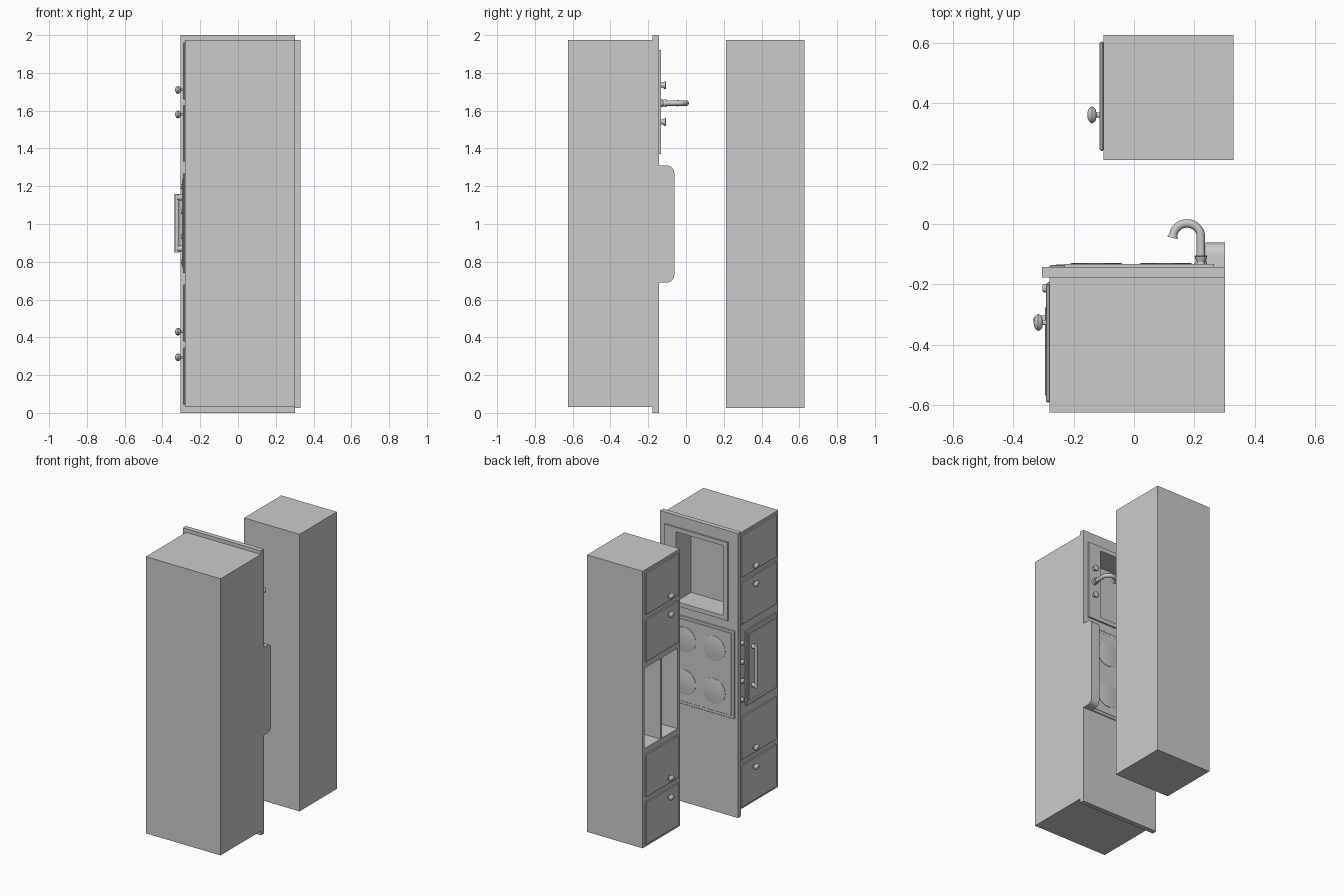
import bpy, math
from mathutils import Vector

if "Cube" in bpy.data.objects:
    bpy.data.objects.remove(bpy.data.objects["Cube"])


def finish(name, smooth=False):
    o = bpy.context.object
    o.name = name
    if smooth:
        bpy.ops.object.shade_smooth_by_angle(angle=math.radians(40))
    return o


def box(name, x, y, z, bevel=0):
    bpy.ops.mesh.primitive_cube_add(size=1, location=((x[0]+x[1])/2, (y[0]+y[1])/2, (z[0]+z[1])/2))
    o = bpy.context.object
    o.scale = (x[1]-x[0], y[1]-y[0], z[1]-z[0])
    bpy.ops.object.transform_apply(location=False, rotation=False, scale=True)
    if bevel:
        m = o.modifiers.new("bevel", 'BEVEL')
        m.width, m.segments = bevel, 1
    return finish(name)


def lathe(name, base, axis, profile, n=24):
    """Turned part: profile of (radius, height) pairs along axis."""
    verts, faces = [], []
    for r, h in profile:
        for i in range(n):
            a = 2*math.pi*i/n
            verts.append((r*math.cos(a), r*math.sin(a), h))
    for k in range(len(profile)-1):
        for i in range(n):
            j = (i+1) % n
            faces.append((k*n+i, k*n+j, (k+1)*n+j, (k+1)*n+i))
    faces.append(tuple(reversed(range(n))))
    faces.append(tuple(range((len(profile)-1)*n, len(profile)*n)))
    me = bpy.data.meshes.new(name)
    me.from_pydata(verts, [], faces)
    o = bpy.data.objects.new(name, me)
    bpy.context.collection.objects.link(o)
    o.location = base
    o.rotation_euler = Vector(axis).to_track_quat('Z', 'Y').to_euler()
    bpy.ops.object.select_all(action='DESELECT')
    o.select_set(True)
    bpy.context.view_layer.objects.active = o
    return finish(name, True)


def tube(name, points, r):
    cu = bpy.data.curves.new(name, 'CURVE')
    cu.dimensions = '3D'
    cu.bevel_depth, cu.bevel_resolution, cu.use_fill_caps = r, 4, True
    s = cu.splines.new('POLY')
    s.points.add(len(points)-1)
    for p, c in zip(s.points, points):
        p.co = (*c, 1)
    o = bpy.data.objects.new(name, cu)
    bpy.context.collection.objects.link(o)
    bpy.ops.object.select_all(action='DESELECT')
    o.select_set(True)
    bpy.context.view_layer.objects.active = o
    bpy.ops.object.convert(target='MESH')
    return finish(name, True)


def cut(targets, x, y, z):
    c = box("cutter", x, y, z)
    c.hide_render = True
    for t in targets:
        m = t.modifiers.new("cut", 'BOOLEAN')
        m.operation, m.object, m.solver = 'DIFFERENCE', c, 'EXACT'
        bpy.ops.object.select_all(action='DESELECT')
        bpy.context.view_layer.objects.active = t
        bpy.ops.object.modifier_apply(modifier=m.name)
    bpy.data.objects.remove(c)


# Lower cabinet, worktop and sink rim, all pierced by the basin
base = box("base_cabinet", (-.28, .302), (-.625, -.175), (.03, 1.975))
top = box("worktop", (-.305, .302), (-.177, -.143), (0, 2))
rim = box("sink_rim", (-.23, .265), (-.145, -.132), (1.37, 1.92))
cut([base, top, rim], (-.195, .17), (-.30, 0), (1.40, 1.89))

# Upper cabinet with two open cubbies
wall = box("wall_cabinet", (-.102, .33), (.213, .627), (.027, 1.975))
cut([wall], (-.2, .30), (.24, .415), (.72, 1.285))
cut([wall], (-.2, .30), (.43, .605), (.72, 1.285))

# Drawers and knobs on both cabinets
KNOB = [(.009, 0), (.008, .012), (.018, .014), (.025, .020), (.028, .027), (.022, .036), (.010, .041), (.001, .042)]
fronts = [((.045, .345), .295), ((.378, .68), .43), ((1.33, 1.63), 1.58), ((1.66, 1.96), 1.71)]
for i, (z, kz) in enumerate(fronts):
    for label, x, y, ky in (("base", -.28, (-.592, -.20), -.327), ("wall", -.102, (.243, .605), .362)):
        box(f"{label}_door_{i}", (x-.012, x+.002), y, z, .004)
        k = lathe(f"{label}_knob_{i}", (x-.011, ky, kz), (-1, 0, 0), KNOB)
        k.scale = (1, 1, 1)
        for v in k.data.vertices:          # oval: taller in y than in z
            w = k.rotation_euler.to_matrix() @ v.co
            w.z *= .75
            v.co = k.rotation_euler.to_matrix().inverted() @ w

# Oven door, handle and control knobs
box("oven_door", (-.292, -.278), (-.59, -.255), (.74, 1.27), .004)
box("oven_window", (-.296, -.288), (-.57, -.275), (.77, 1.24), .003)
tube("oven_handle", [(-.323, -.318, .85), (-.323, -.318, 1.16)], .012)
for i, z in enumerate((.87, 1.14)):
    lathe(f"handle_post_{i}", (-.29, -.318, z), (-1, 0, 0), [(.015, 0), (.015, .033)], 16)
for i in range(4):
    lathe(f"oven_knob_{i}", (-.279, -.213, .80+.133*i), (-1, 0, 0),
          [(.02, 0), (.02, .006), (.016, .008), (.013, .022), (.011, .024)], 20)

# Hob with four burners
box("hob", (-.28, .24), (-.145, -.136), (.69, 1.31), .003)
box("hob_plate", (-.26, .22), (-.14, -.134), (.71, 1.29), .002)
for i, x in enumerate((-.125, .105)):
    for j, z in enumerate((.85, 1.15)):
        lathe(f"burner_{i}_{j}", (x, -.136, z), (0, 1, 0), [(.087, 0), (.087, .0045), (.081, .006)], 40)

# Hob backguard with two rounded corners
pts = [(-.145, .69)]
for cz, a0 in ((.73, -90), (1.27, 0)):
    for k in range(9):
        a = math.radians(a0 + k*90/8)
        pts.append((-.102 + .04*math.cos(a), cz + .04*math.sin(a)))
pts.append((-.145, 1.31))
n = len(pts)
me = bpy.data.meshes.new("backguard")
me.from_pydata([(x, y, z) for x in (.237, .302) for y, z in pts], [],
               [tuple(reversed(range(n))), tuple(range(n, 2*n))] +
               [(i, (i+1) % n, n+(i+1) % n, n+i) for i in range(n)])
guard = bpy.data.objects.new("backguard", me)
bpy.context.collection.objects.link(guard)
bpy.ops.object.select_all(action='DESELECT')
guard.select_set(True)
bpy.context.view_layer.objects.active = guard
finish("backguard", True)

# Swan-neck tap with spout and two handles
arc = [(.176+.046*math.cos(math.radians(a)), -.042+.044*math.sin(math.radians(a)), 1.64) for a in range(0, 166, 11)]
tube("tap_neck", [(.222, -.135, 1.64)] + arc, .014)
lathe("tap_spout", arc[-1], (-.25, -1, 0), [(.013, -.004), (.013, .004), (.017, .012), (.017, .016)])
lathe("tap_collar", (.222, -.134, 1.64), (0, 1, 0), [(.021, 0), (.021, .006), (.017, .012), (.020, .026), (.020, .03)])
for i, z in enumerate((1.54, 1.735)):
    lathe(f"tap_handle_{i}", (.222, -.134, z), (0, 1, 0), [(.015, 0), (.013, .006), (.013, .010), (.020, .020), (.021, .026), (.017, .028)])
